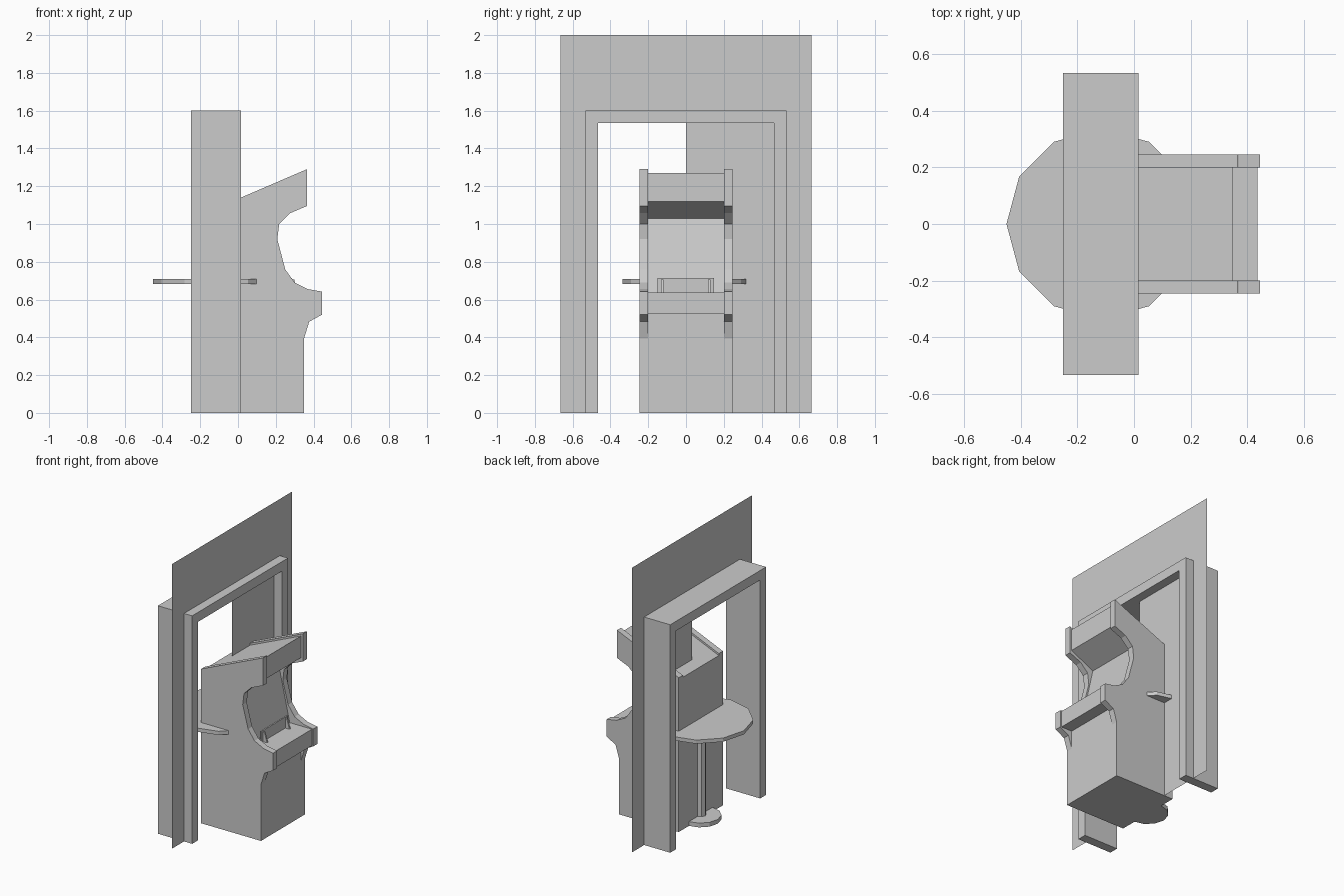
import bpy, bmesh, math
from mathutils import Vector

if "Cube" in bpy.data.objects:
    bpy.data.objects.remove(bpy.data.objects["Cube"])


def finish(name, bm):
    bmesh.ops.recalc_face_normals(bm, faces=bm.faces)
    mesh = bpy.data.meshes.new(name)
    bm.to_mesh(mesh)
    bm.free()
    obj = bpy.data.objects.new(name, mesh)
    bpy.context.collection.objects.link(obj)
    return obj


def extrude(name, pts, to3d, depth):
    """Fill an outline and push it along a depth vector (none = flat sheet)."""
    bm = bmesh.new()
    face = bm.faces.new([bm.verts.new(to3d(a, b)) for a, b in pts])
    if depth:
        geo = bmesh.ops.extrude_face_region(bm, geom=[face], use_keep_orig=True)
        verts = [g for g in geo["geom"] if isinstance(g, bmesh.types.BMVert)]
        bmesh.ops.translate(bm, verts=verts, vec=Vector(depth))
    return finish(name, bm)


def side_profile(name, pts, y0, y1):
    return extrude(name, pts, lambda x, z: (x, y0, z), (0, y1 - y0, 0))


def front_profile(name, pts, x0, x1):
    depth = (x1 - x0, 0, 0) if x1 != x0 else None
    return extrude(name, pts, lambda y, z: (x0, y, z), depth)


def disc(name, radius, sides, z0, z1):
    pts = [(radius * math.cos(math.tau * i / sides),
            radius * math.sin(math.tau * i / sides)) for i in range(sides)]
    return extrude(name, pts, lambda x, y: (x + BACK, y, z0), (0, 0, z1 - z0))


BACK = -0.115

# door frame and the wall sheet with a half-open doorway
front_profile("door_frame", [(-.532, 0), (-.467, 0), (-.467, 1.535), (.467, 1.535),
                             (.467, 0), (.532, 0), (.532, 1.602), (-.532, 1.602)],
              -.25, .016)
front_profile("wall", [(-.665, 0), (-.5, 0), (-.5, 1.57), (0, 1.57), (0, 0),
                       (.665, 0), (.665, 2), (-.665, 2)], -.047, -.047)

# cabinet side panels
side = [(BACK, 0), (.35, 0), (.35, .395), (.377, .483), (.445, .52), (.445, .642),
        (.37, .655), (.30, .69), (.25, .76), (.208, .92), (.218, 1.0),
        (.275, 1.057), (.365, 1.095), (.365, 1.29), (BACK, 1.084)]
for label, s in (("left", -1), ("right", 1)):
    side_profile("side_panel_" + label, side, s * .2, s * .245)

# cabinet body: front, control shelf, screen and canopy
side_profile("cabinet_body", [(BACK, 0), (.35, 0), (.35, .523), (.435, .523), (.435, .638),
                              (.262, .638), (.175, 1.03), (.35, 1.118), (.35, 1.27),
                              (BACK, 1.07)], -.2, .2)

# small plate with brackets at the foot of the screen
side_profile("shelf_plate", [(.276, .638), (.286, .638), (.286, .715), (.276, .715)],
             -.152, .147)
for label, y in (("left", -.132), ("right", .117)):
    side_profile("plate_bracket_" + label,
                 [(.286, .638), (.318, .638), (.298, .705), (.286, .705)], y, y + .012)

# round table at the back on a pedestal
disc("table_top", .335, 12, .682, .708)
disc("table_post", .035, 8, .02, .69)
disc("table_base", .132, 12, 0, .03)
